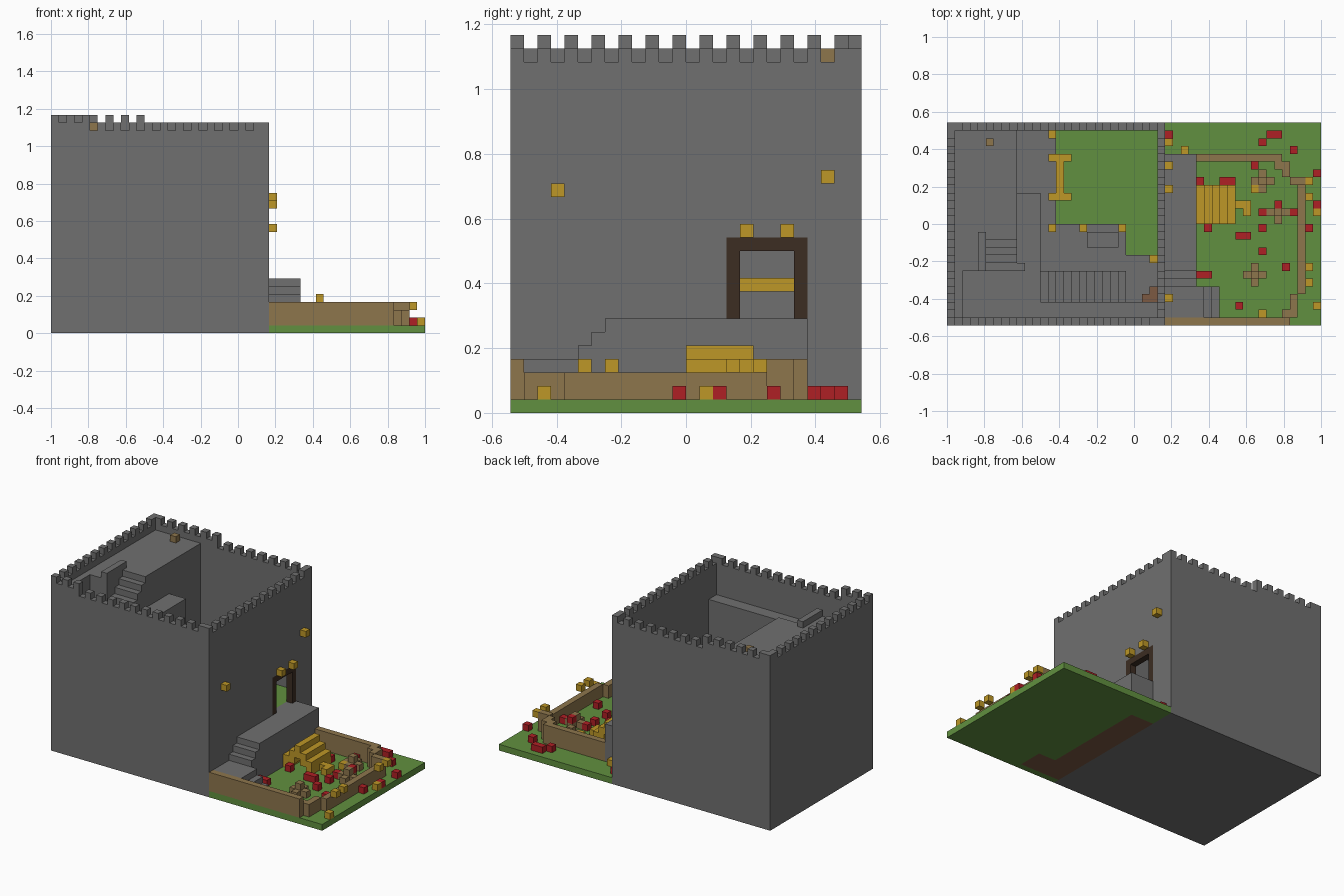
import bpy
import bmesh
from mathutils import Matrix, Vector

# The whole model sits on a block grid: 48 x 26 x 28 cells
CELL = 1 / 24
WIDTH, DEPTH = 48, 26

default_cube = bpy.data.objects.get("Cube")
if default_cube:
    bpy.data.objects.remove(default_cube, do_unlink=True)


def make_material(name, red, green, blue):
    material = bpy.data.materials.new(name)
    material.use_nodes = True
    colour = (red, green, blue, 1)
    material.diffuse_color = colour
    shader = next(n for n in material.node_tree.nodes if n.type == "BSDF_PRINCIPLED")
    shader.inputs["Base Color"].default_value = colour
    shader.inputs["Roughness"].default_value = 0.9
    return material


stone = make_material("stone grey", 0.16, 0.16, 0.16)
grass = make_material("grass green", 0.12, 0.28, 0.05)
gold = make_material("lamp gold", 0.51, 0.31, 0.02)
petal = make_material("flower red", 0.43, 0.014, 0.018)
timber = make_material("fence brown", 0.27, 0.18, 0.073)
dark_timber = make_material("door dark brown", 0.045, 0.026, 0.016)
soil = make_material("soil brown", 0.2, 0.1, 0.055)


def build(name, material, boxes):
    """One object from boxes given as x, y, z ranges in grid cells."""
    bm = bmesh.new()
    for x0, x1, y0, y1, z0, z1 in boxes:
        size = Vector((x1 - x0, y1 - y0, z1 - z0)) * CELL
        centre = Vector(((x0 + x1 - WIDTH) / 2, (y0 + y1 - DEPTH) / 2, (z0 + z1) / 2)) * CELL
        matrix = Matrix.Translation(centre) @ Matrix.Diagonal((*size, 1))
        bmesh.ops.create_cube(bm, size=1, matrix=matrix)
    mesh = bpy.data.meshes.new(name)
    bm.to_mesh(mesh)
    bm.free()
    mesh.materials.append(material)
    obj = bpy.data.objects.new(name, mesh)
    bpy.context.collection.objects.link(obj)
    return obj


def block(x, y, z, height=1):
    return (x, x + 1, y, y + 1, z, z + height)


# Outer walls; the side wall is left open for the doorway
build("left_wall", stone, [(0, 1, 0, 26, 0, 27)])
build("front_wall", stone, [(1, 5, 0, 1, 0, 27), (5, 28, 0, 1, 0, 26)])
build("back_wall", stone, [(1, 12, 25, 26, 0, 27), (12, 28, 25, 26, 0, 26)])
build("door_wall", stone, [
    (27, 28, 1, 16, 0, 26), (27, 28, 22, 25, 0, 26),
    (27, 28, 16, 22, 0, 7), (27, 28, 16, 22, 13, 26)])

# Battlements, one cell lower past the raised corner
merlons = [block(0, y, 27) for y in [*range(0, 26, 2), 25]]
merlons += [block(27, y, 26) for y in [*range(0, 26, 2), 25]]
merlons += [block(x, 0, 27 if x < 5 else 26) for x in range(2, 27, 2)]
merlons += [block(x, 25, 27 if x < 12 else 26) for x in range(1, 27, 2)]
build("battlements", stone, merlons)

# Inner floors, from the high platform down to the courtyard
build("high_platform", stone, [
    (1, 2, 1, 7, 0, 26), (1, 5, 7, 12, 0, 26), (5, 9, 11, 12, 0, 26), (1, 9, 12, 25, 0, 26)])
build("platform_parapet", stone, [(4, 5, 7, 12, 26, 27)])
build("middle_landing", stone, [
    (2, 12, 1, 7, 0, 21), (9, 12, 7, 17, 0, 21), (12, 27, 1, 3, 0, 21)])
build("landing_post", stone, [block(9, 7, 21)])
build("upper_stairs", stone, [(5, 9, y, y + 1, 0, y + 15) for y in range(7, 11)])
build("long_stairs", stone, [(x, x + 1, 3, 7, 0, 32 - x) for x in range(12, 23)])
build("lower_floor", stone, [
    (23, 27, 3, 9, 0, 9), (12, 23, 7, 13, 0, 9),
    (12, 14, 13, 25, 0, 9), (9, 12, 17, 25, 0, 9)])
build("low_plinth", stone, [(18, 22, 10, 12, 9, 10)])
build("courtyard_base", stone, [(14, 27, 13, 25, 0, 6), (23, 27, 9, 13, 0, 6)])
build("courtyard_grass", grass, [(14, 27, 13, 25, 6, 7), (23, 27, 9, 13, 6, 7)])
build("platform_crate", timber, [block(5, 23, 26)])
build("lower_crates", soil, [(25, 27, 3, 4, 9, 10), block(26, 4, 9)])
build("courtyard_gate", gold, [
    (13, 16, 16, 17, 9, 10), (13, 16, 21, 22, 9, 10), (14, 15, 17, 21, 9, 10)])
build("courtyard_lamps", gold, [
    block(x, y, 9) for x, y in [(13, 24), (13, 12), (17, 12), (22, 12), (26, 8)]])

# Doorway and the lamps on the wall
build("door_frame", dark_timber, [
    (27, 28, 16, 17, 7, 13), (27, 28, 21, 22, 7, 13), (27, 28, 17, 21, 12, 13)])
build("wall_lamps", gold, [
    block(28, y, z) for y, z in [(3, 16), (17, 13), (20, 13), (23, 17)]])

# Garden ground with soil under the stonework
build("garden_ground", grass, [
    (28, 48, 0, 1, 0, 1), (28, 48, 22, 26, 0, 1),
    (35, 48, 1, 5, 0, 1), (32, 48, 5, 22, 0, 1)])
build("garden_soil", soil, [(28, 35, 1, 5, 0, 1), (28, 32, 5, 22, 0, 1)])

# Terrace before the door, with steps down to a landing
build("door_terrace", stone, [(28, 32, 7, 22, 1, 7)])
build("terrace_steps", stone, [(28, 32, y, y + 1, 1, y) for y in (5, 6)])
build("terrace_landing", stone, [
    (28, 33, 1, 5, 1, 4), (33, 34, 1, 5, 1, 3), (34, 35, 1, 5, 1, 2)])

# Fence: straight front and back runs joined by a stepped end
build("garden_fence", timber, [
    (28, 44, 0, 1, 1, 4), (32, 43, 21, 22, 1, 4),
    (43, 44, 1, 2, 1, 3), (44, 45, 1, 4, 1, 3), (45, 46, 4, 18, 1, 3),
    (44, 46, 18, 19, 1, 4), (43, 44, 19, 21, 1, 4), (42, 43, 20, 21, 1, 4)])

# Small arched bridge
build("arched_bridge", gold, [
    (x, x + 1, 13, 18, 3 - abs(x - 34), 5 - abs(x - 34)) for x in range(32, 37)])

# Cross-shaped shrubs
shrubs = []
for x, y in [(39, 6), (40, 18), (42, 14)]:
    shrubs += [block(x, y, 1, 2)]
    shrubs += [block(x + dx, y + dy, 1) for dx, dy in [(1, 0), (-1, 0), (0, 1), (0, -1)]]
build("shrubs", timber, shrubs)

# Flowers and ground lamps
flowers = [
    (28, 24), (41, 24), (42, 24), (40, 23), (44, 22), (47, 19), (39, 20), (32, 18),
    (35, 18), (36, 18), (44, 14), (47, 15), (40, 14), (33, 12),
    (37, 11), (38, 11), (40, 12), (46, 12), (40, 9), (43, 7), (32, 6), (33, 6), (37, 2)]
build("red_flowers", petal, [block(x, y, 1) for x, y in flowers] + [block(42, 15, 2)])
build("ground_lamps", gold, [
    block(x, y, 1) for x, y in [
        (30, 22), (37, 15), (38, 15), (38, 14), (39, 17), (47, 14), (47, 2), (40, 1)]])
build("fence_lamps", gold, [block(46, y, 3) for y in (5, 7, 16, 18)])
